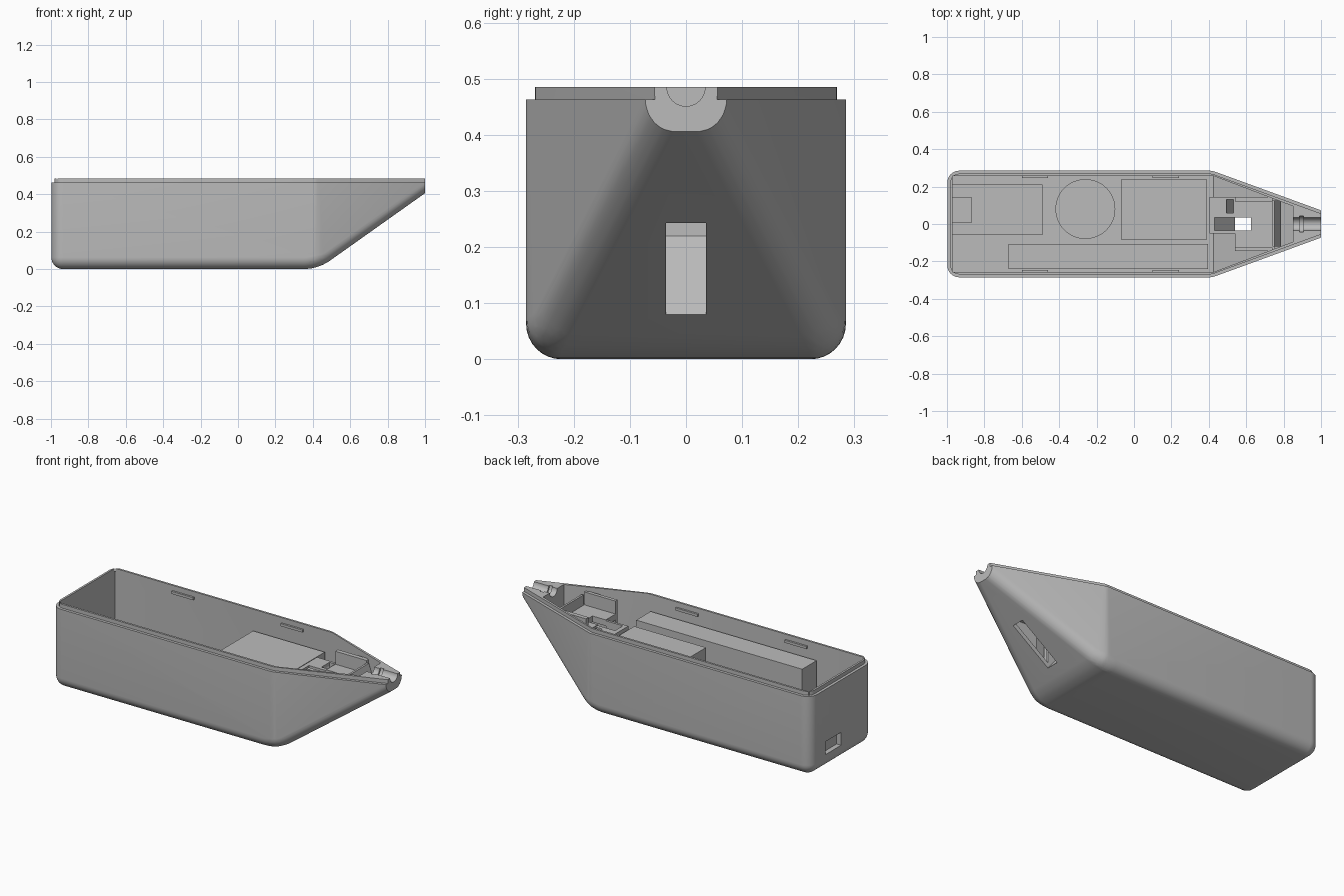
import bpy, bmesh, math
from mathutils import Vector

cube = bpy.data.objects.get("Cube")
if cube:
    bpy.data.objects.remove(cube, do_unlink=True)

grey = bpy.data.materials.new("plain grey")
grey.use_nodes = True
grey.diffuse_color = (0.5, 0.5, 0.5, 1)
grey.node_tree.nodes["Principled BSDF"].inputs["Base Color"].default_value = (0.5, 0.5, 0.5, 1)


def finish(name, bm):
    bmesh.ops.recalc_face_normals(bm, faces=bm.faces)
    mesh = bpy.data.meshes.new(name)
    bm.to_mesh(mesh)
    bm.free()
    mesh.materials.append(grey)
    obj = bpy.data.objects.new(name, mesh)
    bpy.context.collection.objects.link(obj)
    return obj


def prism(name, profile, y0, y1):
    """Side profile of (x, z) points, extruded across y."""
    bm = bmesh.new()
    face = bm.faces.new([bm.verts.new((x, y0, z)) for x, z in profile])
    out = bmesh.ops.extrude_face_region(bm, geom=[face])["geom"]
    verts = [v for v in out if isinstance(v, bmesh.types.BMVert)]
    bmesh.ops.translate(bm, verts=verts, vec=(0, y1 - y0, 0))
    return finish(name, bm)


def box(name, x0, x1, y0, y1, z0, z1):
    return prism(name, [(x0, z0), (x1, z0), (x1, z1), (x0, z1)], y0, y1)


def cylinder(name, radius, depth, center, along_x=False):
    bm = bmesh.new()
    bmesh.ops.create_cone(bm, cap_ends=True, segments=48, radius1=radius, radius2=radius, depth=depth)
    obj = finish(name, bm)
    if along_x:
        obj.rotation_euler.y = math.pi / 2
    obj.location = center
    return obj


def rounded_hull(name, spots, radius, cuts):
    """Convex hull of balls at the spots and their mirror images, trimmed by planes."""
    bm = bmesh.new()
    rings, sides = 16, 32
    for x, y, z in spots:
        for s in (-1, 1):
            c = Vector((x, s * y, z))
            if radius == 0:
                bm.verts.new(c)
                continue
            for i in range(rings + 1):
                a = math.pi * i / rings
                for j in range(sides if 0 < i < rings else 1):
                    b = math.tau * j / sides
                    d = Vector((math.sin(a) * math.cos(b), math.sin(a) * math.sin(b), math.cos(a)))
                    bm.verts.new(c + d * radius)
    out = bmesh.ops.convex_hull(bm, input=bm.verts)
    spare = {g for k in ("geom_interior", "geom_unused") for g in out[k]
             if isinstance(g, bmesh.types.BMVert)}
    bmesh.ops.delete(bm, geom=list(spare), context='VERTS')
    for co, no in cuts:
        cut = bmesh.ops.bisect_plane(bm, geom=bm.verts[:] + bm.edges[:] + bm.faces[:],
                                     plane_co=co, plane_no=no, clear_outer=True)
        edges = [e for e in cut["geom_cut"] if isinstance(e, bmesh.types.BMEdge)]
        bmesh.ops.holes_fill(bm, edges=edges, sides=0)
    bmesh.ops.dissolve_limit(bm, angle_limit=0.005, verts=bm.verts, edges=bm.edges)
    return finish(name, bm)


def subtract(target, cutters):
    for c in cutters:
        c.hide_render = True
        mod = target.modifiers.new("cut", 'BOOLEAN')
        mod.operation, mod.object, mod.solver = 'DIFFERENCE', c, 'EXACT'
        bpy.context.view_layer.objects.active = target
        bpy.ops.object.modifier_apply(modifier=mod.name)


def smooth(obj):
    bpy.ops.object.select_all(action='DESELECT')
    obj.select_set(True)
    bpy.context.view_layer.objects.active = obj
    bpy.ops.object.shade_smooth_by_angle(angle=math.radians(25))


# Hull skeleton: stern corners, curved chine, and pointed bow
RIM, TOP, TALL = 0.465, 0.485, 0.7
spots = [(-0.935, 0.222, z) for z in (0.065, TALL)]
spots += [(0.408, 0.222, TALL), (1, 0.006, TOP), (1, 0.006, TALL)]
for i in range(9):
    t = math.radians(35.5) * i / 8
    x = 0.349 + 0.185 * math.sin(t)
    spots.append((x, 0.222 - 0.365 * max(0, x - 0.408), 0.25 - 0.185 * math.cos(t)))
bow_cut = ((1, 0, 0), (1, 0, 0))
hull = rounded_hull("hull", spots, 0.063, [((0, 0, RIM), (0, 0, 1)), bow_cut])
hull.location.z = -0.002
lip = rounded_hull("rim_lip", spots, 0.047,
                   [((0, 0, TOP), (0, 0, 1)), ((0, 0, RIM - 0.002), (0, 0, -1)), bow_cut])

# Hollow interior, slots and barrel groove
inside = [(-0.97, 0.257, 0.03), (-0.97, 0.257, TALL), (0.425, 0.257, 0.03), (0.425, 0.257, TALL),
          (0.85, 0.095, 0.33), (0.85, 0.095, TALL)]
cavity = rounded_hull("cavity_cutter", inside, 0, [])
groove = cylinder("groove_cutter", 0.034, 0.3, (0.96, 0, TOP), True)
ring = cylinder("ring_cutter", 0.044, 0.022, (0.895, 0, TOP), True)
slot = box("slot_cutter", 0.54, 0.77, -0.036, 0.036, -0.1, 0.4)
chute = prism("chute_cutter", [(0.43, 0.22), (0.54, 0.08), (0.6, 0.08), (0.6, 0.6), (0.43, 0.6)],
              -0.036, 0.036)
port = box("port_cutter", -1.1, -0.95, 0.005, 0.145, 0.085, 0.16)
subtract(hull, [cavity, groove, ring, slot, chute, port])
subtract(lip, [cavity, groove, ring])
smooth(hull)
smooth(lip)

# Parts on the hull floor
box("circuit_board", -0.97, -0.49, -0.06, 0.21, 0.025, 0.085)
box("port_socket", -0.97, -0.87, 0.005, 0.145, 0.08, 0.16)
disc = cylinder("round_disc", 0.16, 0.08, (-0.26, 0.08, 0.065))
smooth(disc)
box("large_block", -0.07, 0.39, -0.083, 0.238, 0.025, 0.37)
box("long_block", -0.67, 0.395, -0.24, -0.108, 0.025, 0.395)

# Bow column with its sloping chute and side pocket
column = prism("bow_column", [(0.405, 0.025), (0.43, 0.025), (0.54, 0.1), (0.54, 0.38), (0.405, 0.38)],
               -0.05, 0.145)
pocket = prism("pocket_cutter", [(0.495, 0.36), (0.532, 0.28), (0.532, 0.5), (0.495, 0.5)], 0.058, 0.13)
subtract(column, [chute, pocket])

# Bow tray
tray = box("bow_tray", 0.54, 0.75, -0.14, 0.12, 0.35, 0.385)
opening = box("opening_cutter", 0.5, 0.625, -0.036, 0.036, 0.2, 0.6)
subtract(tray, [opening])
wall = [(0.54, 0.15), (0.74, 0.31), (0.74, 0.46), (0.54, 0.46)]
prism("tray_right_wall", wall, -0.145, -0.125)
prism("tray_left_wall", wall, 0.12, 0.145)
prism("tray_end_wall", [(0.74, 0.35), (0.785, 0.35), (0.752, 0.445), (0.74, 0.445)], -0.12, 0.125)

# Snap ridges under the rim
for side, s in (("left", 1), ("right", -1)):
    for end, x in (("rear", -0.53), ("front", 0.17)):
        ys = sorted((s * 0.246, s * 0.262))
        box(f"snap_ridge_{side}_{end}", x - 0.07, x + 0.07, ys[0], ys[1], 0.44, 0.455)

for c in (cavity, groove, ring, slot, chute, port, pocket, opening):
    bpy.data.objects.remove(c, do_unlink=True)
